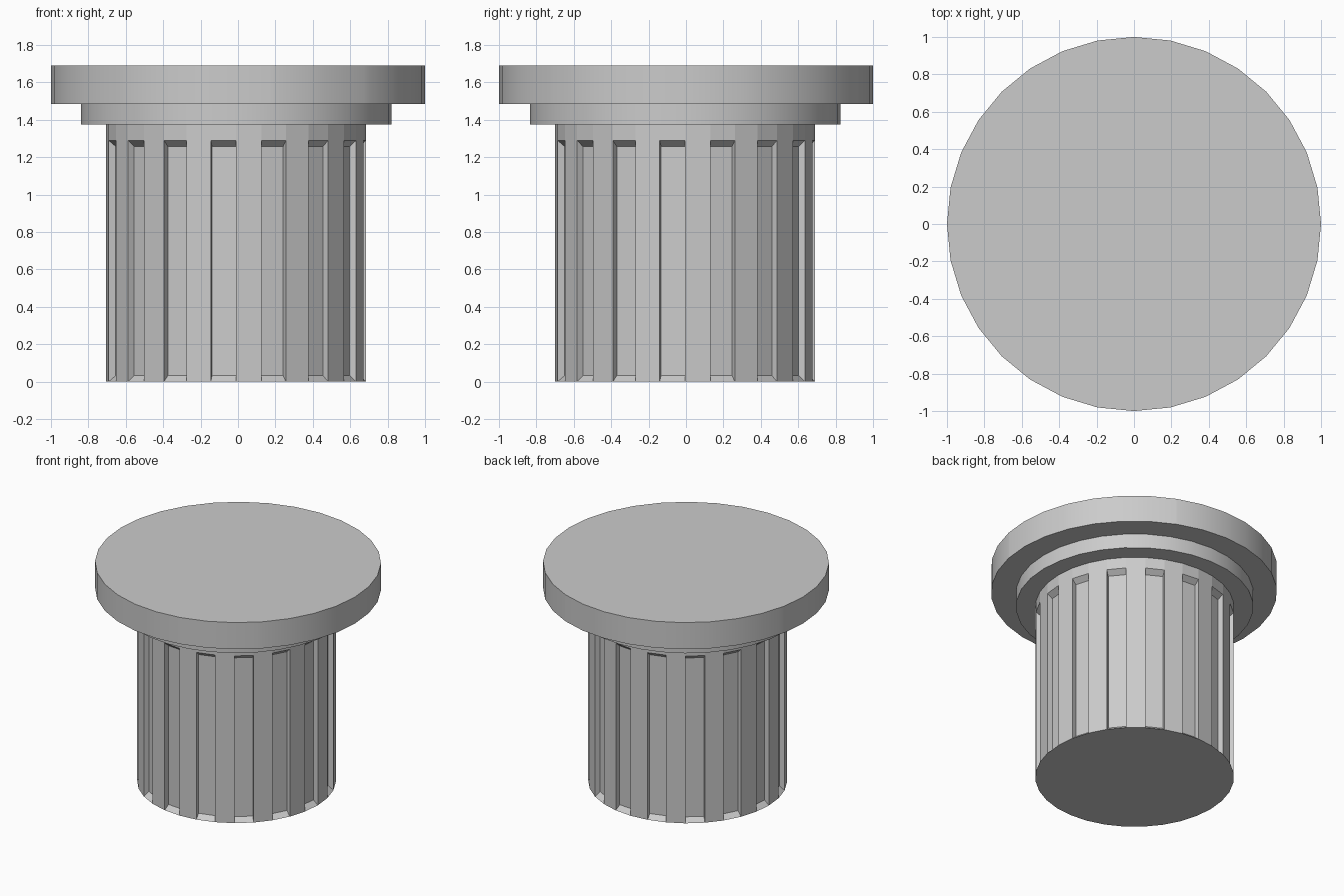
import bpy, bmesh, math
from mathutils import Vector, Matrix

if "Cube" in bpy.data.objects:
    bpy.data.objects.remove(bpy.data.objects["Cube"])

SIDES = 32
OFF = (-0.01, -0.005)   # shaft and collar sit slightly off the cap's centre


def drum(radius, z0, z1, cx=0, cy=0):
    bm = bmesh.new()
    bmesh.ops.create_cone(bm, cap_ends=True, segments=SIDES, radius1=radius, radius2=radius,
                          depth=z1 - z0,
                          matrix=Matrix.Translation((cx, cy, (z0 + z1) / 2)))
    return bm


def finish(bm, name, smooth=False):
    bmesh.ops.recalc_face_normals(bm, faces=bm.faces[:])
    me = bpy.data.meshes.new(name)
    bm.to_mesh(me)
    bm.free()
    ob = bpy.data.objects.new(name, me)
    bpy.context.collection.objects.link(ob)
    if smooth:
        bpy.ops.object.select_all(action='DESELECT')
        bpy.context.view_layer.objects.active = ob
        ob.select_set(True)
        bpy.ops.object.shade_smooth_by_angle(angle=math.radians(30))
    return ob


# Fluted shaft: every second side panel is pushed in, below a plain neck
bm = drum(0.695, 0, 1.375, *OFF)
bmesh.ops.bisect_plane(bm, geom=bm.verts[:] + bm.edges[:] + bm.faces[:],
                       plane_co=(0, 0, 1.29), plane_no=(0, 0, 1))
flutes = []
for f in bm.faces:
    c = f.calc_center_median()
    if abs(f.normal.z) < 0.1 and c.z < 1.29:
        a = math.atan2(c.y - OFF[1], c.x - OFF[0]) % math.tau
        if int(a / math.tau * SIDES) % 2 == 1:
            flutes.append(f)
for f in bmesh.ops.extrude_discrete_faces(bm, faces=flutes)['faces']:
    c, n = f.calc_center_median(), f.normal.copy()
    for v in f.verts:
        v.co = c + (v.co - c) * 0.95 - n * 0.038
finish(bm, "fluted_shaft")

# Collar under the cap
finish(drum(0.83, 1.375, 1.485, *OFF), "collar", True)

# Round cap broken into touching convex pieces along the crack lines
P = dict(a=(-0.31, 0.04), b=(0, 0.01), c=(0.26, 0.18), d=(-0.12, -0.31), e=(0.08, -0.28),
         W=(-0.97, 0.24), N=(0.39, 0.92), E=(0.95, 0.31), F=(0.98, -0.19),
         G=(0.67, -0.73), H=(0.45, -0.88), S=(0.17, -0.98))
for i, path in enumerate(["WabcN", "NcE", "EcbF", "FbG", "GbeH", "HedS", "SdaW", "adeba"]):
    bm = drum(1.0, 1.485, 1.69)
    for p, q in zip(path, path[1:]):
        p, q = Vector((*P[p], 0)), Vector((*P[q], 0))
        d = q - p
        cut = bmesh.ops.bisect_plane(bm, geom=bm.verts[:] + bm.edges[:] + bm.faces[:],
                                     plane_co=p, plane_no=(d.y, -d.x, 0), clear_outer=True)
        edges = [g for g in cut['geom_cut'] if isinstance(g, bmesh.types.BMEdge)]
        bmesh.ops.holes_fill(bm, edges=[e for e in bm.edges if e.is_boundary], sides=0)
    finish(bm, f"cap_piece_{i + 1}", True)
